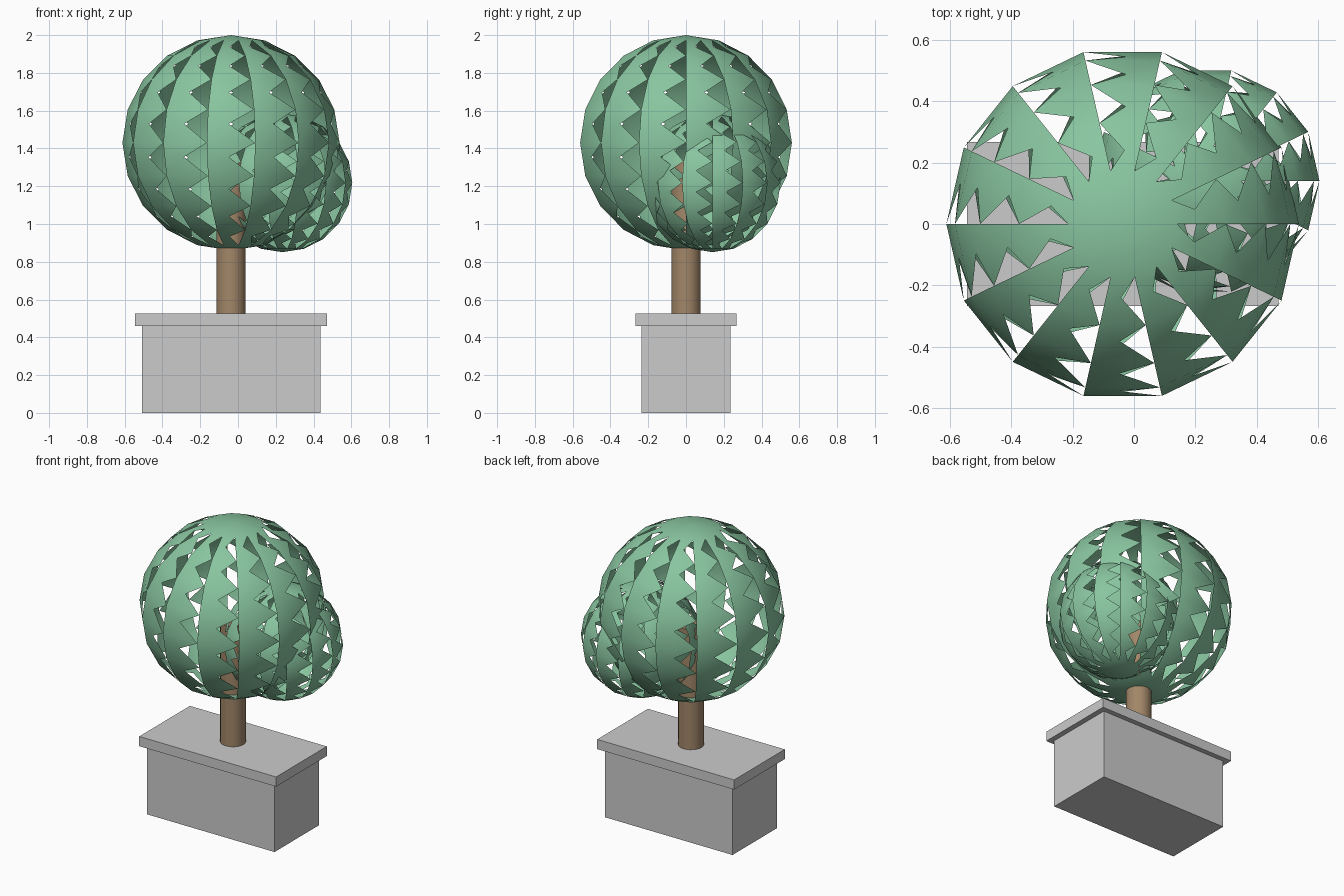
import bpy, bmesh, math

if "Cube" in bpy.data.objects:
    bpy.data.objects.remove(bpy.data.objects["Cube"])

CX = -0.037  # planter and trunk axis


def material(name, rgb):
    m = bpy.data.materials.new(name)
    m.diffuse_color = (*rgb, 1)
    m.use_nodes = True
    m.node_tree.nodes["Principled BSDF"].inputs["Base Color"].default_value = m.diffuse_color
    return m


GREEN = material("leaf_green", (0.25, 0.56, 0.35))
BROWN = material("bark_brown", (0.36, 0.24, 0.14))


def box(name, size, z0):
    bpy.ops.mesh.primitive_cube_add(size=1, location=(CX, 0, z0 + size[2] / 2))
    ob = bpy.context.object
    ob.name = name
    ob.scale = size
    bpy.ops.object.transform_apply(location=False, rotation=False, scale=True)
    return ob


def leaf_ball(name, center, radii, segs=14, rings=10, depth=0.55, lift=0.57):
    """Sphere of gores: one clean edge, one saw-tooth edge with open notches."""
    bm = bmesh.new()

    def ring(j):
        lat = -math.pi / 2 + math.pi * j / rings
        return [bm.verts.new((radii[0] * math.cos(lat) * math.cos(2 * math.pi * i / segs),
                              radii[1] * math.cos(lat) * math.sin(2 * math.pi * i / segs),
                              radii[2] * math.sin(lat))) for i in range(segs)]

    rows = [ring(j) for j in range(1, rings)]
    south = bm.verts.new((0, 0, -radii[2]))
    north = bm.verts.new((0, 0, radii[2]))
    for i in range(segs):
        k = (i + 1) % segs
        # closed caps
        bm.faces.new((south, rows[0][k], rows[0][i]))
        bm.faces.new((north, rows[-1][i], rows[-1][k]))
        # notched band
        for lo, hi in zip(rows, rows[1:]):
            a, b, c, d = lo[i], lo[k], hi[k], hi[i]
            tip = bm.verts.new(b.co.lerp(a.co, depth).lerp(c.co.lerp(d.co, depth), lift))
            bm.faces.new((a, b, tip))
            bm.faces.new((a, tip, d))
            bm.faces.new((d, tip, c))
    for f in bm.faces:
        f.smooth = True
    me = bpy.data.meshes.new(name)
    bm.to_mesh(me)
    bm.free()
    me.materials.append(GREEN)
    ob = bpy.data.objects.new(name, me)
    ob.location = center
    bpy.context.collection.objects.link(ob)
    return ob


# Planter
box("planter_box", (0.945, 0.47, 0.46), 0)
box("planter_rim", (1.015, 0.536, 0.065), 0.46)

# Trunk
bpy.ops.mesh.primitive_cylinder_add(vertices=24, radius=0.078, depth=0.81,
                                    location=(CX, 0, 0.925))
trunk = bpy.context.object
trunk.name = "trunk"
trunk.data.materials.append(BROWN)
bpy.ops.object.shade_smooth_by_angle()

# Foliage
leaf_ball("main_foliage", (CX, 0, 1.43), (0.575, 0.575, 0.57))
leaf_ball("side_foliage", (0.235, 0.14, 1.218), (0.37, 0.37, 0.367))
